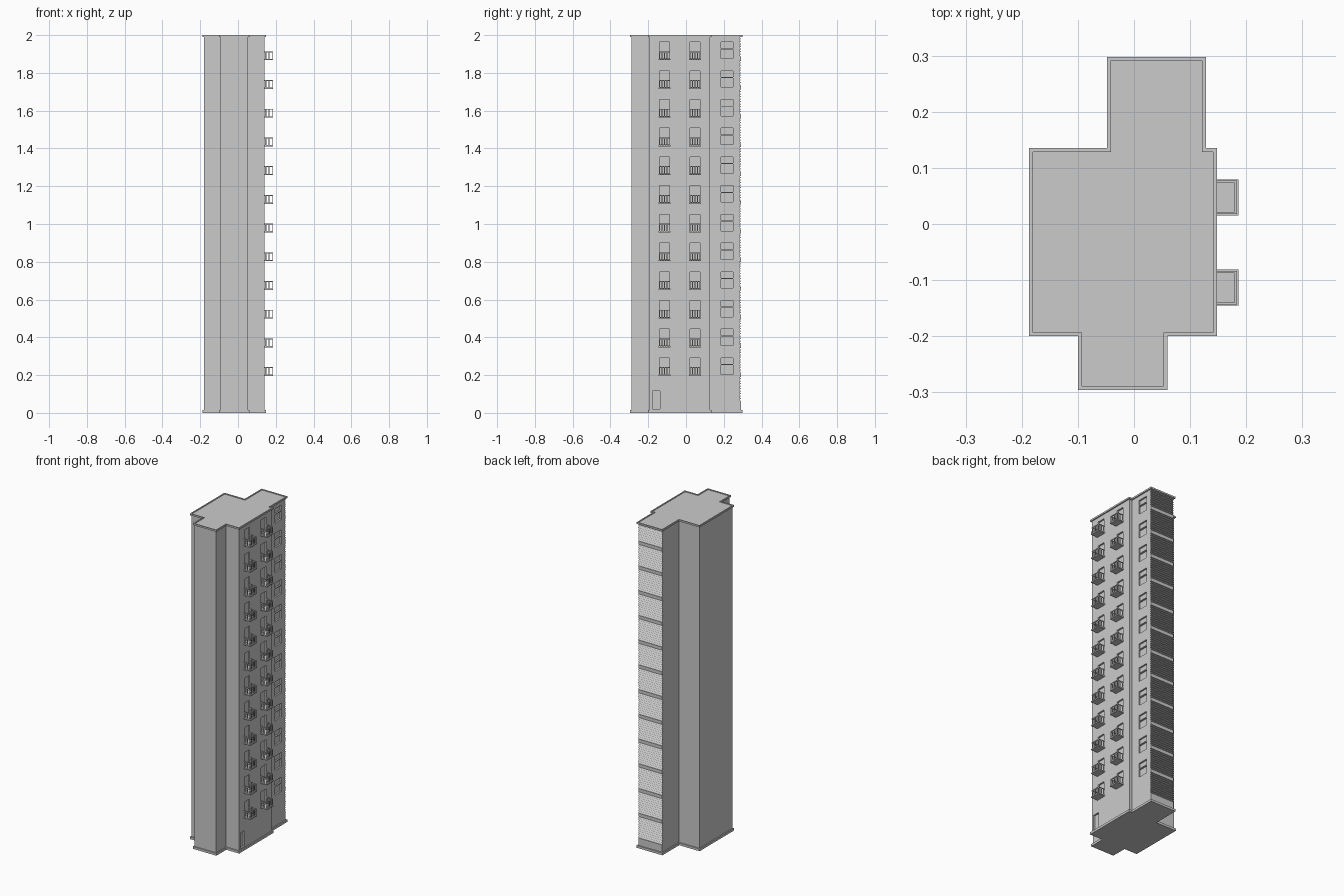
import bpy, bmesh

if "Cube" in bpy.data.objects:
    bpy.data.objects.remove(bpy.data.objects["Cube"])

FLOORS = 12
STEP = 0.152
FIRST = 0.195
BALCONY_Y = (-0.1135, 0.0475)


def outline(d, back=None):
    # Stepped plan of the tower, grown outward by d
    yb = 0.291 + d if back is None else back
    l, r, f, b = -0.18 - d, 0.141 + d, -0.193 - d, 0.128 + d
    return [(l, f), (-0.093 - d, f), (-0.093 - d, -0.289 - d), (0.053 + d, -0.289 - d),
            (0.053 + d, f), (r, f), (r, b), (0.121 + d, b), (0.121 + d, yb),
            (-0.041 - d, yb), (-0.041 - d, b), (l, b)]


def finish(name, bm):
    bmesh.ops.recalc_face_normals(bm, faces=bm.faces)
    me = bpy.data.meshes.new(name)
    bm.to_mesh(me)
    bm.free()
    ob = bpy.data.objects.new(name, me)
    bpy.context.collection.objects.link(ob)
    return ob


def prism(name, pts, z0, z1):
    bm = bmesh.new()
    face = bm.faces.new([bm.verts.new((x, y, z0)) for x, y in pts])
    top = bmesh.ops.extrude_face_region(bm, geom=[face])["geom"]
    for v in top:
        if isinstance(v, bmesh.types.BMVert):
            v.co.z = z1
    return finish(name, bm)


def box(bm, x0, x1, y0, y1, z0, z1):
    vs = bmesh.ops.create_cube(bm, size=1)["verts"]
    for v in vs:
        v.co = ((x0 + x1) / 2 + v.co.x * (x1 - x0), (y0 + y1) / 2 + v.co.y * (y1 - y0),
                (z0 + z1) / 2 + v.co.z * (z1 - z0))


# Tower body, base plinth and roof slab
body = prism("tower_walls", outline(0, 0.284), 0.005, 1.992)
prism("base_plinth", outline(0.007), 0.0, 0.014)
prism("roof_slab", outline(0.006), 1.990, 1.996)

# Raised rim round the roof edge
bm = bmesh.new()
rings = [[bm.verts.new((x, y, z)) for x, y in outline(d)]
         for d, z in ((0.007, 1.990), (0.007, 2.0), (0, 2.0), (0, 1.990))]
for a, b in zip(rings, rings[1:] + rings[:1]):
    for i in range(12):
        j = (i + 1) % 12
        bm.faces.new((a[i], a[j], b[j], b[i]))
finish("roof_rim", bm)

# Recesses for balcony doors, wing windows and the ground door
bm = bmesh.new()
for k in range(FLOORS):
    z = FIRST + STEP * k
    for y in BALCONY_Y:
        box(bm, 0.131, 0.16, y - 0.026, y + 0.026, z + 0.009, z + 0.096)
    box(bm, 0.111, 0.135, 0.185, 0.25, z + 0.009, z + 0.096)
box(bm, 0.131, 0.16, -0.177, -0.137, 0.02, 0.115)
cutter = finish("opening_cutter", bm)
cutter.hide_render = True
mod = body.modifiers.new("openings", "BOOLEAN")
mod.operation = "DIFFERENCE"
mod.solver = "EXACT"
mod.object = cutter
bpy.context.view_layer.objects.active = body
body.select_set(True)
bpy.ops.object.modifier_apply(modifier=mod.name)
bpy.data.objects.remove(cutter)

# Window transoms
bm = bmesh.new()
for k in range(FLOORS):
    z = FIRST + STEP * k + 0.058
    box(bm, 0.111, 0.12, 0.185, 0.25, z, z + 0.005)
finish("window_transoms", bm)

# Balconies: floor slabs and open railings
slabs, rails = bmesh.new(), bmesh.new()
for k in range(FLOORS):
    z = FIRST + STEP * k
    for y in BALCONY_Y:
        box(slabs, 0.14, 0.186, y - 0.032, y + 0.032, z, z + 0.007)
        zt = z + 0.047
        box(rails, 0.179, 0.184, y - 0.03, y + 0.03, zt - 0.005, zt)
        for i in range(5):
            yc = y - 0.0275 + i * 0.01375
            box(rails, 0.180, 0.183, yc - 0.0025, yc + 0.0025, z + 0.006, zt - 0.004)
        for s in (-1, 1):
            yc = y + s * 0.028
            box(rails, 0.14, 0.18, yc - 0.002, yc + 0.002, zt - 0.005, zt)
            for x in (0.147, 0.164):
                box(rails, x - 0.003, x + 0.003, yc - 0.0015, yc + 0.0015, z + 0.006, zt - 0.004)
finish("balcony_floors", slabs)
finish("balcony_railings", rails)

# Back wall: plain floor bands with sloping louvres between them
bands, slats = bmesh.new(), bmesh.new()
X0, X1 = -0.041, 0.121
for k in range(-1, FLOORS):
    z = FIRST + STEP * k
    box(bands, X0, X1, 0.28, 0.290, z - 0.004, z + 0.016)
    bottom = z + 0.016
    end = min(z + STEP - 0.004, 1.990)
    n = round((end - bottom) / 0.0132)
    h = (end - bottom) / n
    for i in range(n):
        zb = bottom + i * h
        tri = [(0.283, zb), (0.291, zb + 0.002), (0.283, zb + h)]
        a, b = [[slats.verts.new((x, y, zz)) for y, zz in tri] for x in (X0, X1)]
        slats.faces.new(a)
        slats.faces.new(b)
        for j in range(3):
            m = (j + 1) % 3
            slats.faces.new((a[j], a[m], b[m], b[j]))
box(bands, X0, X1, 0.28, 0.290, 0.01, 0.04)
finish("back_floor_bands", bands)
finish("back_louvres", slats)
